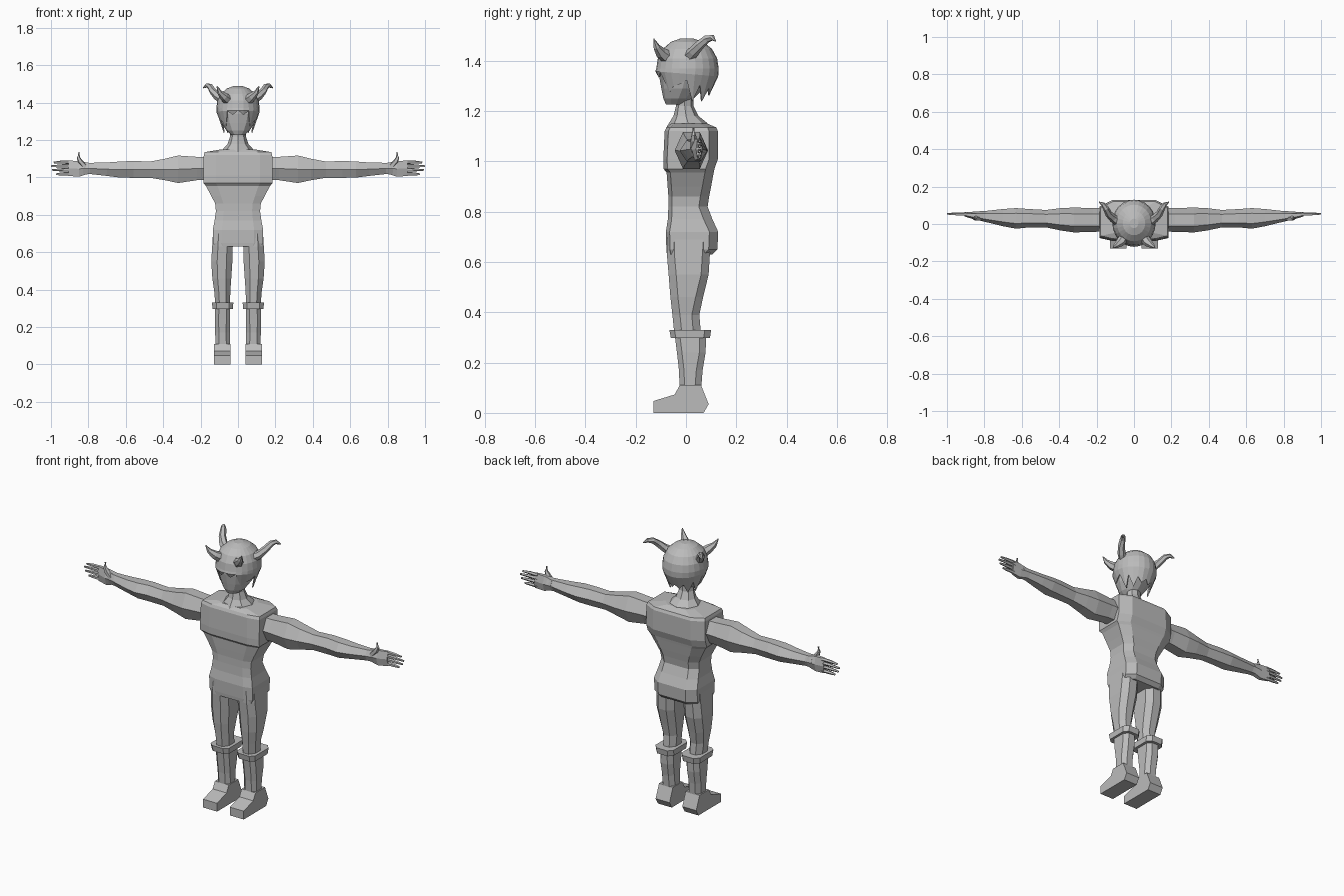
import bpy, bmesh, math
from mathutils import Vector

grey = bpy.data.materials.new("plain grey")
grey.diffuse_color = (0.5, 0.5, 0.5, 1)


def make(name, verts, faces):
    me = bpy.data.meshes.new(name)
    me.from_pydata([tuple(v) for v in verts], [], faces)
    bm = bmesh.new()
    bm.from_mesh(me)
    bmesh.ops.recalc_face_normals(bm, faces=bm.faces)
    bm.to_mesh(me)
    bm.free()
    me.materials.append(grey)
    ob = bpy.data.objects.new(name, me)
    bpy.context.collection.objects.link(ob)
    return ob


def loft(name, rings, caps=(True, True), both=False):
    """Skin a list of equal rings; optionally make the mirrored twin."""
    n = len(rings[0])
    faces = [(i * n + j, i * n + (j + 1) % n, (i + 1) * n + (j + 1) % n, (i + 1) * n + j)
             for i in range(len(rings) - 1) for j in range(n)]
    if caps[0]:
        faces.append(tuple(range(n)))
    if caps[1]:
        faces.append(tuple(range((len(rings) - 1) * n, len(rings) * n)))
    verts = [Vector(p) for r in rings for p in r]
    ob = make(name + ("_left" if both else ""), verts, faces)
    if both:
        make(name + "_right", [(-v.x, v.y, v.z) for v in verts], faces)
    return ob


def slab(z, x0, x1, yf, yb, inset=0.2, cf=0.015, cb=0.03):
    """Horizontal eight-sided ring, a box with cut corners."""
    d = (x1 - x0) * inset
    return [(x0 + d, yf, z), (x1 - d, yf, z), (x1, yf + cf, z), (x1, yb - cb, z),
            (x1 - d, yb, z), (x0 + d, yb, z), (x0, yb - cb, z), (x0, yf + cf, z)]


def oval(z, rx, yf, yb, n=12):
    return [(rx * math.sin(2 * math.pi * k / n),
             (yf + yb) / 2 - (yb - yf) / 2 * math.cos(2 * math.pi * k / n), z) for k in range(n)]


def tube(name, path, radii, n=6):
    pts = [Vector(p) for p in path]
    rings = []
    for i, p in enumerate(pts):
        t = pts[min(i + 1, len(pts) - 1)] - pts[max(i - 1, 0)]
        q = t.to_track_quat('Z', 'Y')
        rings.append([p + q @ Vector((radii[i] * math.cos(2 * math.pi * k / n),
                                      radii[i] * math.sin(2 * math.pi * k / n), 0)) for k in range(n)])
    return loft(name, rings, both=True)


# torso: chest, waist and hips
torso = [(0.63, .125, -.076, .105), (0.65, .134, -.078, .125), (0.72, .135, -.08, .128),
         (0.77, .125, -.072, .105), (0.82, .118, -.07, .086), (0.86, .122, -.07, .092),
         (0.90, .142, -.073, .10), (0.955, .172, -.077, .11), (0.97, .185, -.089, .113),
         (1.01, .185, -.09, .127), (1.12, .183, -.085, .127), (1.135, .178, -.078, .12),
         (1.15, .09, -.06, .085)]
loft("torso", [slab(z, -w, w, f, b, .18, .015, .035) for z, w, f, b in torso])

# neck
loft("neck", [oval(1.13, .10, -.08, .095, 8), oval(1.152, .08, -.068, .085, 8),
              oval(1.18, .055, -.05, .05, 8), oval(1.22, .042, -.04, .03, 8),
              oval(1.28, .042, -.04, .03, 8)])

# legs
legs = [(0.70, .025, .134, -.076, .10), (0.63, .028, .138, -.076, .095), (0.55, .03, .143, -.069, .09),
        (0.46, .036, .137, -.062, .068), (0.39, .041, .127, -.054, .053), (0.31, .043, .12, -.046, .06)]
loft("leg", [slab(*r, .28, .03, .03) for r in legs], both=True)

# boots: shaft, cuff and foot
boots = [(0.32, .042, .122, -.046, .08), (0.24, .042, .124, -.036, .078),
         (0.17, .044, .122, -.028, .066), (0.09, .043, .12, -.025, .06)]
loft("boot_shaft", [slab(*r, .25, .02, .025) for r in boots], both=True)
loft("boot_cuff", [slab(0.297, .027, .136, -.06, .095, .2, .02, .025),
                   slab(0.33, .025, .139, -.066, .10, .2, .02, .025)], both=True)
side = [(-.13, 0), (-.13, .047), (-.045, .073), (-.025, .11), (.06, .11), (.09, .035), (.07, 0)]
loft("boot_foot", [[(x, y, z) for y, z in side] for x in (.04, .127)], both=True)


# arms, six-sided, then the hand
def arm_ring(x, yf, yb, zb, zt):
    d, c = (yb - yf) * .25, (zb + zt) / 2
    return [(x, yf, c), (x, yf + d, zt), (x, yb - d, zt), (x, yb, c), (x, yb - d, zb), (x, yf + d, zb)]


arms = [(.15, -.04, .085, .985, 1.11), (.22, -.042, .085, .985, 1.11), (.32, -.045, .088, .97, 1.117),
        (.39, -.035, .085, .985, 1.10), (.47, -.018, .075, .998, 1.085), (.56, -.018, .08, .998, 1.088),
        (.63, -.025, .085, .999, 1.085), (.70, -.012, .08, 1.008, 1.08), (.79, .01, .07, 1.018, 1.078),
        (.83, .02, .068, 1.015, 1.08)]
loft("arm", [arm_ring(*r) for r in arms], both=True)
loft("palm", [arm_ring(*r) for r in [(.80, .015, .07, 1.02, 1.078), (.85, .023, .066, 1.004, 1.088),
                                     (.905, .04, .064, 1.008, 1.09)]], both=True)
for name, z, tip in (("index", 1.082, .985), ("middle", 1.062, 1.0), ("ring", 1.041, .993), ("little", 1.019, .972)):
    tube(name + "_finger", [(.89, .053, z), (.94, .053, z), (tip, .054, z - .002)], [.010, .009, .005], 5)
tube("thumb", [(.815, .03, 1.055), (.843, .03, 1.085), (.853, .03, 1.105), (.85, .03, 1.133)],
     [.014, .014, .010, .005], 5)

# face
loft("face", [oval(1.227, .035, -.08, .005), oval(1.25, .062, -.09, .03), oval(1.29, .088, -.098, .07),
              oval(1.34, .105, -.107, .105), oval(1.40, .105, -.108, .11)])

# hair cap with a jagged hem
n = 24
hair = [oval(z, .116 * s, .003 - .121 * s, .003 + .127 * s, n)
        for z, s in ((1.489, .2), (1.475, .52), (1.447, .79), (1.41, .95), (1.37, 1.0))]
hem = []
for k, (x, y, z) in enumerate(oval(0, 1, -1, 1, n)):
    back = (y + 1) / 2
    low = 1.335 - .075 * back if k % 2 else 1.36 - .075 * back
    if k in (7, 9, 15, 17):
        low = 1.238
    if k in (4, 20):
        low = 1.30
    if k in (21, 3):
        low = 1.275
    s = 1 - max(0, 1.36 - low) * 2.6
    hem.append((.116 * s * x, .003 + .124 * s * y, low))
mid = [(.115 * x, .003 + .125 * y, 1.358 - .02 * (y + 1) / 2) for x, y, z in oval(0, 1, -1, 1, n)]
cap = loft("hair", hair + [mid, hem], caps=(True, False))
mod = cap.modifiers.new("thickness", 'SOLIDIFY')
mod.thickness = .006

# small front horns and long curled rear horns
tube("front_horn", [(.055, -.075, 1.415), (.075, -.10, 1.432), (.098, -.117, 1.455), (.113, -.128, 1.487)],
     [.028, .023, .014, .002])
tube("rear_horn", [(.08, .01, 1.415), (.112, .03, 1.435), (.136, .055, 1.463), (.150, .083, 1.487),
                   (.165, .105, 1.492), (.187, .118, 1.478)],
     [.026, .022, .019, .016, .012, .002])
